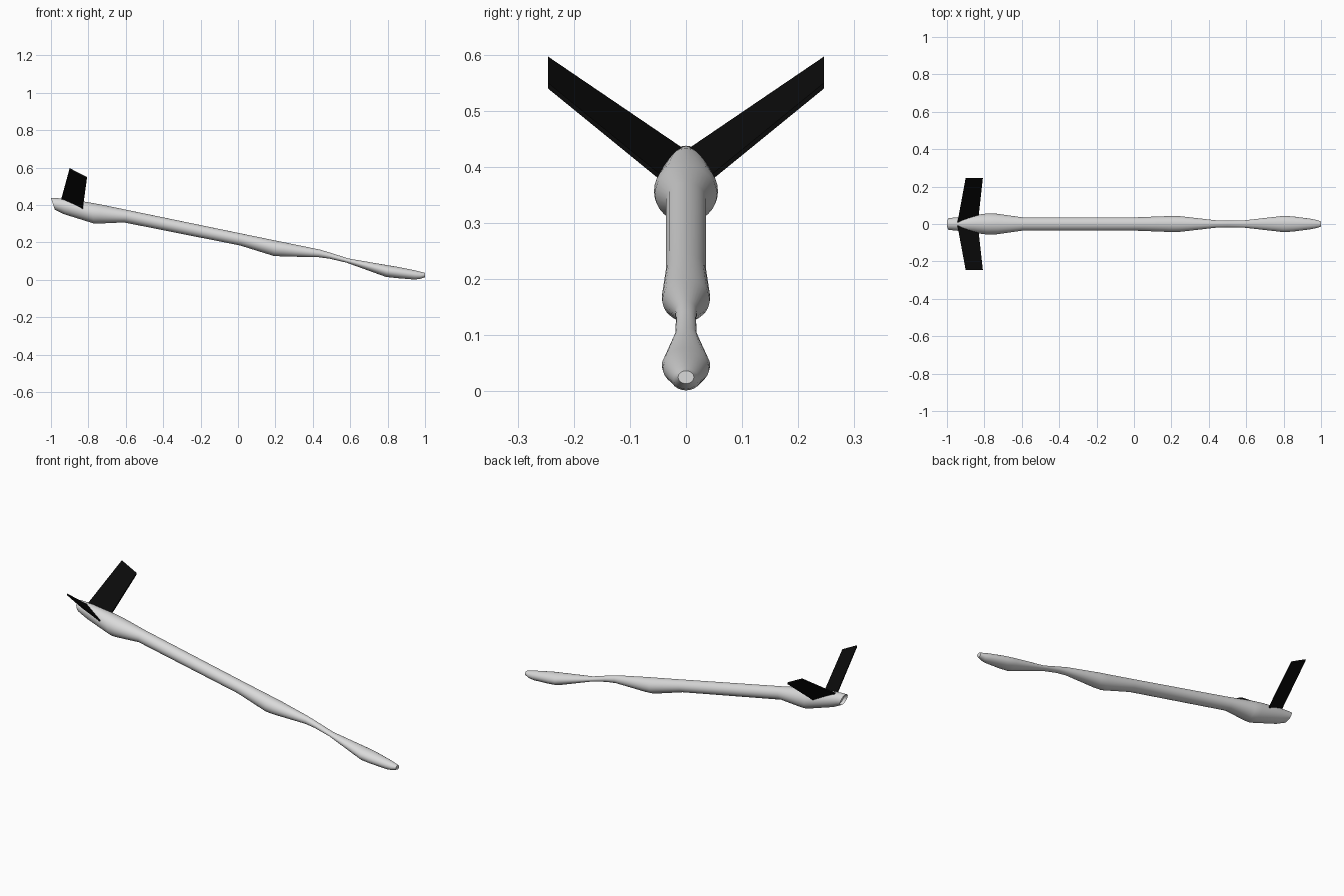
import bpy, bmesh, math
from mathutils import Vector

if "Cube" in bpy.data.objects:
    bpy.data.objects.remove(bpy.data.objects["Cube"])


def material(name, rgb):
    m = bpy.data.materials.new(name)
    m.diffuse_color = (*rgb, 1)
    m.use_nodes = True
    m.node_tree.nodes["Principled BSDF"].inputs["Base Color"].default_value = m.diffuse_color
    return m


GREY = material("light grey", (0.7, 0.7, 0.7))
BLACK = material("black", (0.003, 0.003, 0.003))


def finish(name, bm, mat):
    bmesh.ops.recalc_face_normals(bm, faces=bm.faces)
    me = bpy.data.meshes.new(name)
    bm.to_mesh(me)
    bm.free()
    me.materials.append(mat)
    ob = bpy.data.objects.new(name, me)
    bpy.context.collection.objects.link(ob)
    return ob


# Shaft: elliptical stations (top x, top z, bottom x, bottom z, half width)
STATIONS = [
    (-1.0, 0.438, -0.98, 0.376, 0.031),
    (-0.97, 0.437, -0.96, 0.366, 0.034),
    (-0.92, 0.433, -0.93, 0.351, 0.038),
    (-0.79, 0.413, -0.77, 0.301, 0.057),
    (-0.73, 0.402, -0.74, 0.301, 0.055),
    (-0.59, 0.373, -0.61, 0.307, 0.036),
    (0.03, 0.245, 0.01, 0.184, 0.036),
    (0.21, 0.208, 0.19, 0.128, 0.043),
    (0.25, 0.200, 0.24, 0.125, 0.042),
    (0.44, 0.161, 0.43, 0.121, 0.020),
    (0.50, 0.143, 0.49, 0.113, 0.018),
    (0.59, 0.114, 0.58, 0.092, 0.019),
    (0.80, 0.078, 0.79, 0.016, 0.043),
    (0.85, 0.070, 0.84, 0.010, 0.041),
    (0.95, 0.050, 0.94, 0.002, 0.028),
    (0.98, 0.042, 0.97, 0.004, 0.022),
    (1.0, 0.037, 1.0, 0.014, 0.014),
]
SIDES = 32
bm = bmesh.new()
rings = []
for tx, tz, bx, bz, w in STATIONS:
    top, bot = Vector((tx, 0, tz)), Vector((bx, 0, bz))
    mid, up = (top + bot) / 2, (top - bot) / 2
    rings.append([bm.verts.new(mid + up * math.cos(a) + Vector((0, w * math.sin(a), 0)))
                  for a in (2 * math.pi * i / SIDES for i in range(SIDES))])
for r, s in zip(rings, rings[1:]):
    for i in range(SIDES):
        j = (i + 1) % SIDES
        bm.faces.new((r[i], r[j], s[j], s[i]))
bm.faces.new(rings[-1])
# Rear end: thin rim around a shallow hollow
rear = bm.faces.new(rings[0])
bmesh.ops.recalc_face_normals(bm, faces=bm.faces)
bmesh.ops.inset_region(bm, faces=[rear], thickness=0.005)
bmesh.ops.translate(bm, verts=rear.verts, vec=(0.02, 0, -0.004))
shaft = finish("shaft", bm, GREY)
bpy.context.view_layer.objects.active = shaft
shaft.select_set(True)
bpy.ops.object.shade_smooth_by_angle(angle=math.radians(35))

# Pair of swept fins in a V
for side, name in ((1, "left_fin"), (-1, "right_fin")):
    bm = bmesh.new()
    outline = [(-0.945, 0.003, 0.427), (-0.90, 0.246, 0.592),
               (-0.808, 0.246, 0.545), (-0.832, 0.03, 0.369)]
    pts = [Vector((x, y * side, z)) for x, y, z in outline]
    off = Vector((0, 0, 0.005))
    lo = [bm.verts.new(p - off) for p in pts]
    hi = [bm.verts.new(p + off) for p in pts]
    bm.faces.new(lo)
    bm.faces.new(hi)
    for i in range(4):
        j = (i + 1) % 4
        bm.faces.new((lo[i], lo[j], hi[j], hi[i]))
    finish(name, bm, BLACK)
